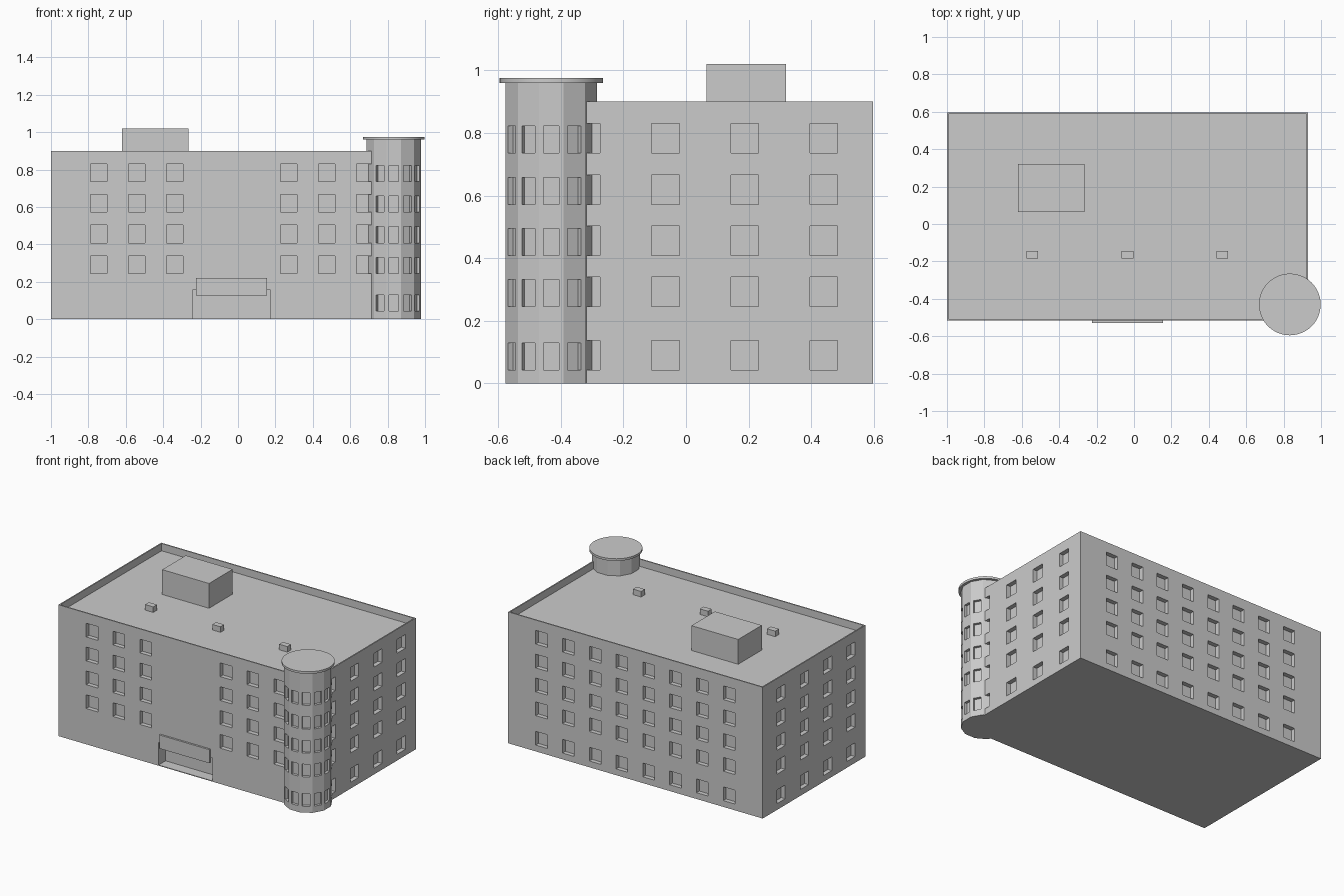
import bpy, bmesh, math
from mathutils import Matrix, Vector

if "Cube" in bpy.data.objects:
    bpy.data.objects.remove(bpy.data.objects["Cube"])

COLOUR = (0.6, 0.6, 0.6, 1)
grey = bpy.data.materials.new("plain_grey")
grey.use_nodes = True
grey.diffuse_color = COLOUR
grey.node_tree.nodes["Principled BSDF"].inputs["Base Color"].default_value = COLOUR


def add_box(bm, lo, hi):
    lo, hi = Vector(lo), Vector(hi)
    matrix = Matrix.Translation((lo + hi) / 2) @ Matrix.Diagonal((*(hi - lo), 1))
    return bmesh.ops.create_cube(bm, size=1, matrix=matrix)["verts"]


def add_window(bm, centre, angle, width, height, depth):
    """Box straddling a wall whose outward direction is the given angle."""
    matrix = (Matrix.Translation(centre) @ Matrix.Rotation(angle, 4, "Z")
              @ Matrix.Diagonal((depth * 2, width, height, 1)))
    bmesh.ops.create_cube(bm, size=1, matrix=matrix)


def add_prism(bm, centre, radius, z0, z1, sides, turn=0.0):
    matrix = (Matrix.Translation((*centre, (z0 + z1) / 2))
              @ Matrix.Rotation(turn, 4, "Z"))
    bmesh.ops.create_cone(bm, cap_ends=True, segments=sides, radius1=radius,
                          radius2=radius, depth=z1 - z0, matrix=matrix)


def make(name, bm):
    mesh = bpy.data.meshes.new(name)
    bm.to_mesh(mesh)
    bm.free()
    mesh.materials.append(grey)
    obj = bpy.data.objects.new(name, mesh)
    bpy.context.collection.objects.link(obj)
    return obj


def carve(obj, cutter):
    cutter.hide_render = True
    mod = obj.modifiers.new("openings", "BOOLEAN")
    mod.operation, mod.solver, mod.object = "DIFFERENCE", "EXACT", cutter
    graph = bpy.context.evaluated_depsgraph_get()
    mesh = bpy.data.meshes.new_from_object(obj.evaluated_get(graph))
    obj.modifiers.clear()
    obj.data = mesh
    bpy.data.objects.remove(cutter)


# Overall dimensions
LEFT, RIGHT, FRONT, BACK = -1.0, 0.93, -0.517, 0.597
TOP, ROOF = 0.9, 0.85
ROWS = [0.09 + 0.1735 * i if i == 0 else 0.292 + 0.1635 * (i - 1) for i in range(5)]
COLUMNS = [-0.745 + 0.2032 * i for i in range(8)]
SIDE_COLUMNS = [-0.318 + 0.2525 * i for i in range(4)]
WIDE, HIGH, DEEP = 0.088, 0.094, 0.03

# Main block with a parapet around a sunken roof
bm = bmesh.new()
add_box(bm, (LEFT, FRONT, 0), (RIGHT, BACK, TOP))
bm.normal_update()
lid = max(bm.faces, key=lambda f: f.calc_center_median().z)
bmesh.ops.inset_region(bm, faces=[lid], thickness=0.012)
rim = bmesh.ops.extrude_face_region(bm, geom=[lid])
bmesh.ops.delete(bm, geom=[lid], context="FACES_ONLY")
for v in [g for g in rim["geom"] if isinstance(g, bmesh.types.BMVert)]:
    v.co.z = ROOF
bmesh.ops.recalc_face_normals(bm, faces=bm.faces)
block = make("main_block", bm)

# Window recesses on all four walls, plus the entrance
bm = bmesh.new()
for row, z in enumerate(ROWS):
    for col, x in enumerate(COLUMNS):
        add_window(bm, (x, BACK, z), math.pi / 2, WIDE, HIGH, DEEP)
        if row > 0 and col not in (3, 4):
            add_window(bm, (x, FRONT, z), -math.pi / 2, WIDE, HIGH, DEEP)
    for y in SIDE_COLUMNS:
        add_window(bm, (RIGHT, y, z), 0, WIDE, HIGH, DEEP)
        add_window(bm, (LEFT, FRONT + BACK - y, z), math.pi, WIDE, HIGH, DEEP)
add_box(bm, (-0.24, FRONT - 0.1, 0.005), (0.17, FRONT + 0.075, 0.16))
carve(block, make("wall_openings", bm))

# Plain panel above the entrance
bm = bmesh.new()
add_box(bm, (-0.225, FRONT - 0.013, 0.127), (0.155, FRONT + 0.002, 0.22))
make("entrance_panel", bm)

# Rooftop plant room and small vents
bm = bmesh.new()
add_box(bm, (-0.62, 0.065, ROOF - 0.01), (-0.265, 0.32, 1.02))
make("rooftop_room", bm)
bm = bmesh.new()
for x in (-0.545, -0.035, 0.472):
    add_box(bm, (x - 0.031, -0.184, ROOF - 0.01), (x + 0.031, -0.144, ROOF + 0.038))
make("roof_vents", bm)

# Twelve-sided corner tower
CENTRE, RADIUS, SIDES = (0.833, -0.43), 0.151, 12
STEP = 2 * math.pi / SIDES
bm = bmesh.new()
add_prism(bm, CENTRE, RADIUS, 0, 0.965, SIDES, STEP / 2)
tower = make("corner_tower", bm)

# Tower windows on the faces standing clear of the block
bm = bmesh.new()
reach = RADIUS * math.cos(STEP / 2)
for z in ROWS:
    for i in range(-4, 2):
        a = i * STEP
        spot = (CENTRE[0] + reach * math.cos(a), CENTRE[1] + reach * math.sin(a), z - 0.004)
        add_window(bm, spot, a, 0.049, 0.086, 0.018)
carve(tower, make("tower_openings", bm))

# Round tower cap
bm = bmesh.new()
add_prism(bm, CENTRE, 0.165, 0.96, 0.975, 48)
cap = make("tower_cap", bm)
bpy.context.view_layer.objects.active = cap
cap.select_set(True)
bpy.ops.object.shade_smooth_by_angle(angle=math.radians(30))
cap.select_set(False)
